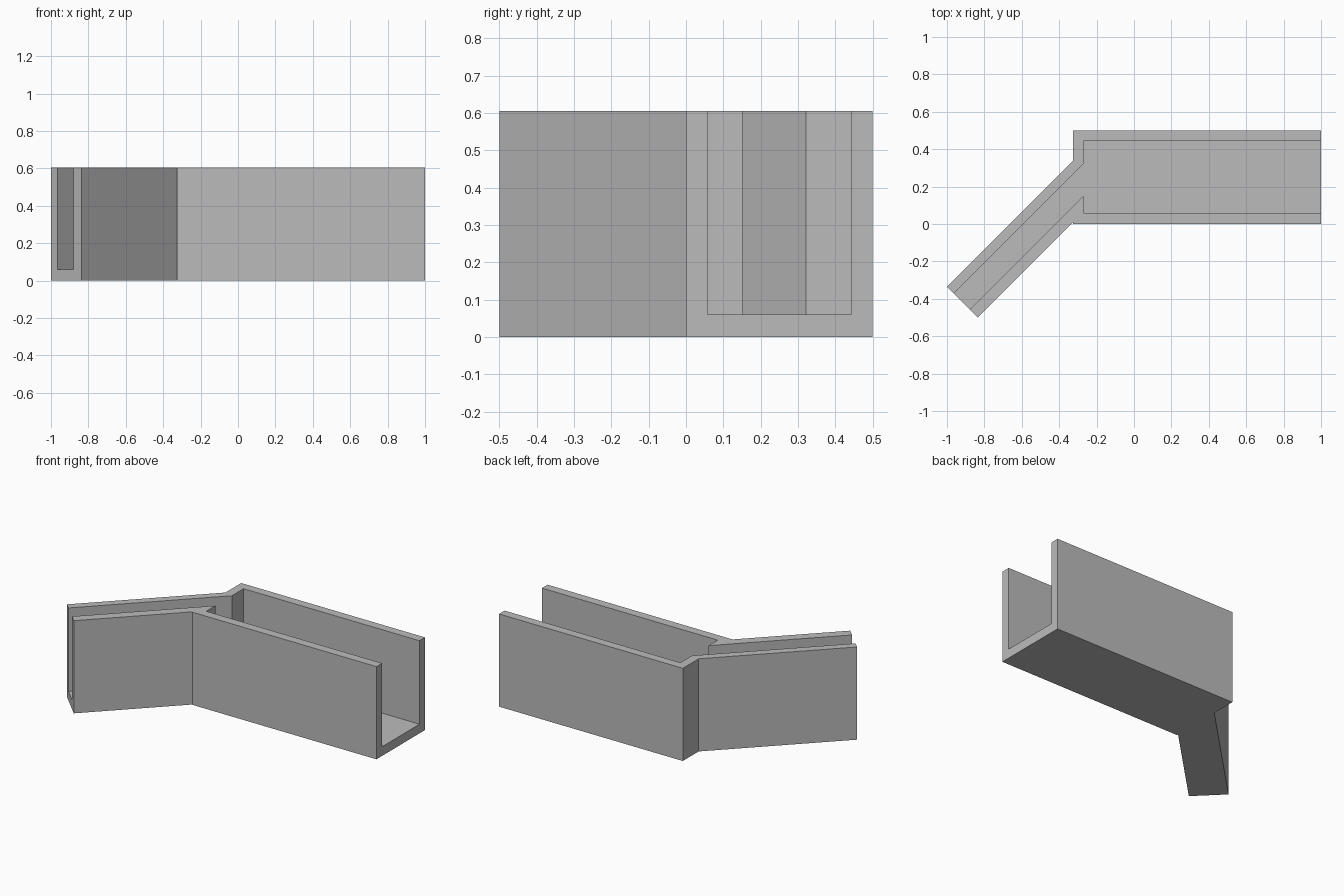
import bpy
import bmesh

HEIGHT = 0.605
FLOOR = 0.06

default = bpy.data.objects.get("Cube")
if default:
    bpy.data.objects.remove(default, do_unlink=True)

grey = bpy.data.materials.new("plain grey")
grey.use_nodes = True
colour = (0.5, 0.5, 0.5, 1)
grey.diffuse_color = colour
grey.node_tree.nodes["Principled BSDF"].inputs["Base Color"].default_value = colour


def prism(name, outline, bottom, top):
    """Extrude a plan outline from bottom to top."""
    bm = bmesh.new()
    face = bm.faces.new([bm.verts.new((x, y, bottom)) for x, y in outline])
    grown = bmesh.ops.extrude_face_region(bm, geom=[face])
    for v in grown["geom"]:
        if isinstance(v, bmesh.types.BMVert):
            v.co.z = top
    bmesh.ops.recalc_face_normals(bm, faces=bm.faces)
    mesh = bpy.data.meshes.new(name)
    bm.to_mesh(mesh)
    bm.free()
    mesh.materials.append(grey)
    obj = bpy.data.objects.new(name, mesh)
    bpy.context.collection.objects.link(obj)
    return obj


# Solid body: wide straight arm with a narrow diagonal branch
body = prism("angled_channel", [
    (1, 0), (1, 0.5), (-0.327, 0.5), (-0.327, 0.337),
    (-1, -0.336), (-0.836, -0.5), (-0.327, 0.009), (-0.327, 0)], 0, HEIGHT)

# Open trough, run past both ends and the top
trough = prism("trough_cutter", [
    (1.1, 0.058), (1.1, 0.443), (-0.27, 0.443), (-0.27, 0.322),
    (-1.07, -0.478), (-0.98, -0.558), (-0.27, 0.152), (-0.27, 0.058)],
    FLOOR, HEIGHT + 0.1)
trough.hide_render = True

cut = body.modifiers.new("trough", 'BOOLEAN')
cut.operation = 'DIFFERENCE'
cut.solver = 'EXACT'
cut.object = trough
bpy.context.view_layer.objects.active = body
bpy.ops.object.modifier_apply(modifier=cut.name)
bpy.data.objects.remove(trough, do_unlink=True)
